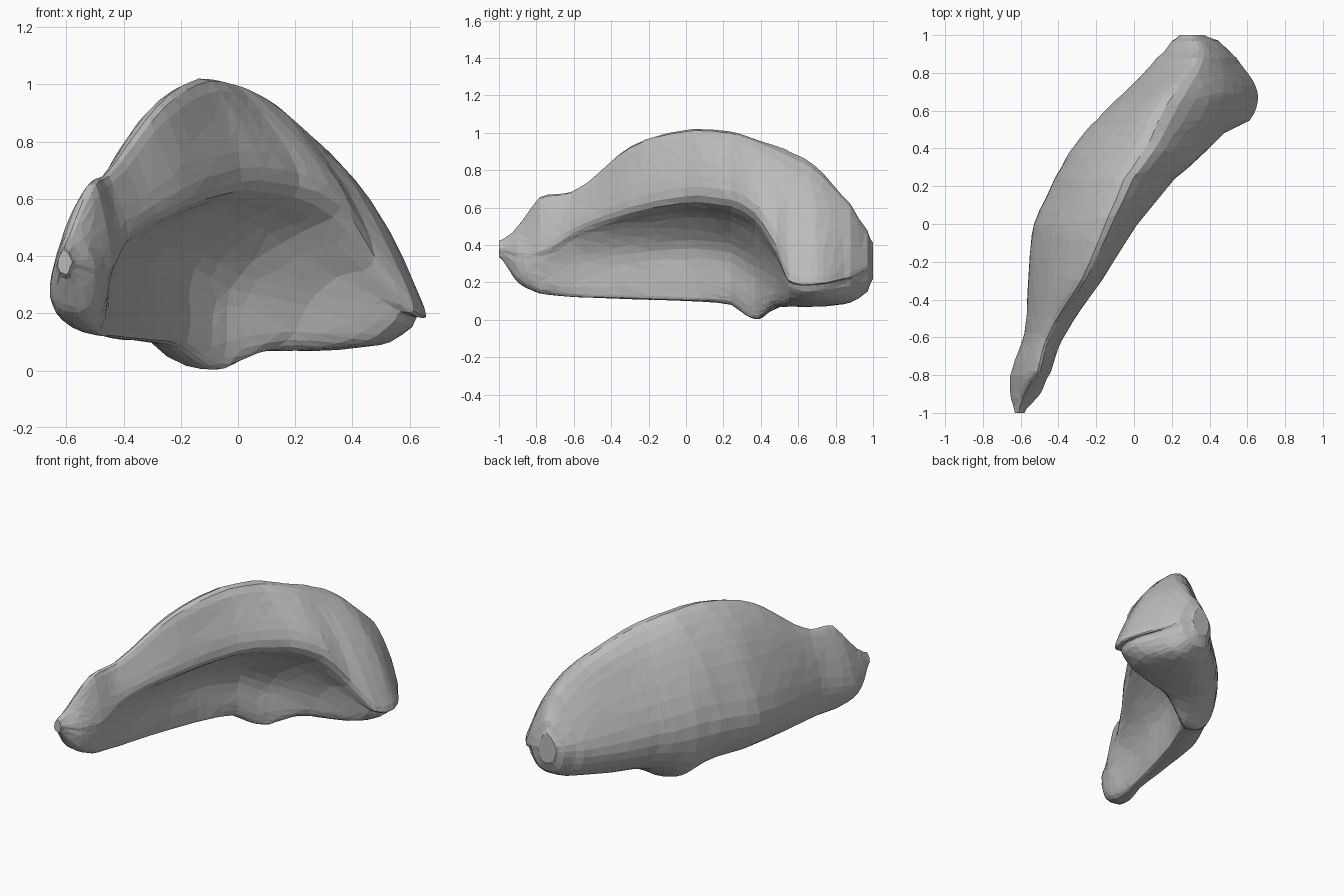
import bpy, bmesh, random
from mathutils import Vector

random.seed(4)
if "Cube" in bpy.data.objects:
    bpy.data.objects.remove(bpy.data.objects["Cube"])

ROW_STEPS, RING_STEPS = 5, 4

# Cross-section settings along the length, in order:
# y, back x, back z, top x, top z, ridge x, ridge z, hollow x, bottom x, bottom z
STATIONS = [
    (-1, -.63, .38, -.61, .42, -.58, .38, -.59, -.6, .34),
    (-.9, -.655, .3, -.58, .5, -.5, .37, -.5, -.57, .2),
    (-.78, -.65, .3, -.51, .66, -.44, .38, -.46, -.52, .14),
    (-.58, -.58, .34, -.45, .7, -.36, .5, -.44, -.47, .12),
    (-.3, -.56, .36, -.28, .93, -.17, .6, -.37, -.4, .11),
    (0, -.53, .38, -.15, 1.02, .02, .66, -.28, -.31, .1),
    (.24, -.42, .4, -.05, 1.01, .22, .64, -.15, -.21, .08),
    (.37, -.35, .4, .04, .97, .37, .57, -.02, -.09, 0),
    (.48, -.27, .38, .1, .935, .48, .4, .24, .02, .06),
    (.55, -.2, .37, .13, .905, .61, .24, .53, .15, .07),
    (.7, -.05, .33, .22, .82, .65, .22, .6, .25, .07),
    (.88, .12, .3, .34, .62, .54, .25, .5, .33, .09),
    (.97, .2, .31, .33, .48, .45, .29, .42, .32, .15),
    (1, .24, .32, .31, .41, .37, .31, .36, .31, .22),
]


def spline(a, b, c, d, t):
    """Smooth blend from b to c, with a and d as neighbours."""
    m, n = (c - a) / 2, (d - b) / 2
    s = 1 - t
    return (b * (1 + 2 * t) * s * s + m * t * s * s
            + c * t * t * (3 - 2 * t) - n * t * t * s)


def section(row):
    """Closed ring: bottom, rounded back, crown, ridge, hollow."""
    y, bx, bz, tx, tz, rx, rz, hx, ox, oz = row
    mix = lambda a, b, t: a + (b - a) * t
    keys = [
        (ox, oz),
        (mix(bx, ox, .3), mix(bz, oz, .8)),
        (bx, bz),
        (mix(bx, tx, .44), mix(bz, tz, .65)),
        (tx, tz),
        (mix(tx, rx, .59), mix(rz, tz, .6)),
        (rx, rz),
        (mix(hx, rx, .48), mix(rz, oz, .2)),
        (hx, mix(oz, rz, .5)),
        (mix(ox, hx, .7), mix(oz, rz, .13)),
    ]
    pts = [Vector((x, y, z)) for x, z in keys]
    n = len(pts)
    return [spline(pts[i - 1], pts[i], pts[(i + 1) % n], pts[(i + 2) % n], k / RING_STEPS)
            for i in range(n) for k in range(RING_STEPS)]


# Interpolate the settings between stations
rows = []
last = len(STATIONS) - 1
for i in range(last):
    near = [STATIONS[min(max(j, 0), last)] for j in range(i - 1, i + 3)]
    for k in range(ROW_STEPS):
        t = k / ROW_STEPS
        row = [spline(*v, t) for v in zip(*near)]
        row[0] = STATIONS[i][0] * (1 - t) + STATIONS[i + 1][0] * t
        rows.append(row)
rows.append(STATIONS[last])

# Loft the hollowed body, with slight surface unevenness
bm = bmesh.new()
rings = []
for row in rows:
    ring = []
    for p in section(row):
        p += Vector((random.uniform(-1, 1), 0, random.uniform(-1, 1))) * .003
        p.z = max(p.z, 0)
        ring.append(bm.verts.new(p))
    rings.append(ring)
for a, b in zip(rings, rings[1:]):
    for i in range(len(a)):
        bm.faces.new((a[i - 1], a[i], b[i], b[i - 1]))
for ring in (rings[0], rings[-1]):
    bm.faces.new(ring)

# Soften the creases along the ridge and at the ends
bmesh.ops.smooth_vert(bm, verts=bm.verts, factor=.5,
                      use_axis_x=True, use_axis_y=False, use_axis_z=True)
bmesh.ops.recalc_face_normals(bm, faces=bm.faces)
bmesh.ops.triangulate(bm, faces=bm.faces)
mesh = bpy.data.meshes.new("hollow_body")
bm.to_mesh(mesh)
bm.free()
body = bpy.data.objects.new("hollow_body", mesh)
bpy.context.collection.objects.link(body)

# Irregular flat facets
facets = body.modifiers.new("facets", "DECIMATE")
facets.ratio = .4

# Plain grey
grey = bpy.data.materials.new("plain_grey")
grey.use_nodes = True
grey.diffuse_color = (.5, .5, .5, 1)
shader = next(n for n in grey.node_tree.nodes if n.type == "BSDF_PRINCIPLED")
shader.inputs["Base Color"].default_value = (.5, .5, .5, 1)
shader.inputs["Roughness"].default_value = .8
mesh.materials.append(grey)
